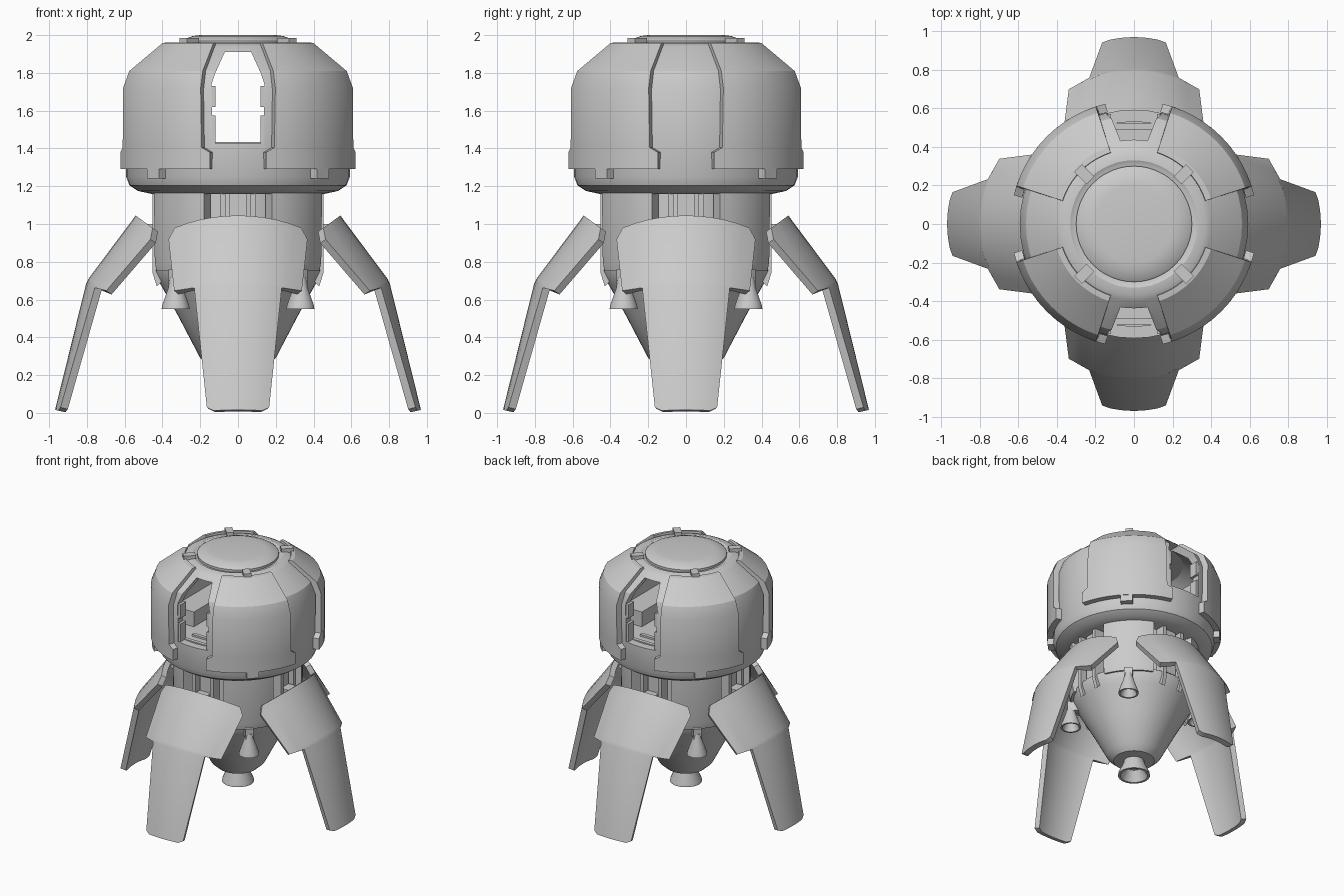
import bpy, bmesh, math
from mathutils import Matrix, Vector

if "Cube" in bpy.data.objects:
    bpy.data.objects.remove(bpy.data.objects["Cube"])


def finish(name, bm, turn=0.0, mods=(), angle=30):
    """Make an object, rotate it about z, apply modifiers, smooth by angle."""
    bm.transform(Matrix.Rotation(math.radians(turn), 4, 'Z'))
    me = bpy.data.meshes.new(name)
    bm.to_mesh(me)
    bm.free()
    ob = bpy.data.objects.new(name, me)
    bpy.context.collection.objects.link(ob)
    bpy.ops.object.select_all(action='DESELECT')
    ob.select_set(True)
    bpy.context.view_layer.objects.active = ob
    for kind, props in mods:
        m = ob.modifiers.new(kind, kind)
        for k, v in props.items():
            setattr(m, k, v)
        bpy.ops.object.modifier_apply(modifier=m.name)
    bpy.ops.object.shade_smooth_by_angle(angle=math.radians(angle))
    return ob


def lathe(profile, seg=48, centre=(0, 0, 0)):
    """Revolve (r, z) points about z; points with r = 0 become poles."""
    bm = bmesh.new()
    rings = []
    for r, z in profile:
        n = 1 if r == 0 else seg
        rings.append([bm.verts.new((r * math.cos(2 * math.pi * i / seg),
                                    r * math.sin(2 * math.pi * i / seg), z)) for i in range(n)])
    for a, b in zip(rings, rings[1:]):
        for i in range(seg):
            j = (i + 1) % seg
            q = [a[i % len(a)], a[j % len(a)], b[j % len(b)], b[i % len(b)]]
            bm.faces.new(list(dict.fromkeys(q)))
    bmesh.ops.recalc_face_normals(bm, faces=bm.faces)
    bm.transform(Matrix.Translation(centre))
    return bm


def grid(rows):
    """Skin a list of equal-length point rows."""
    bm = bmesh.new()
    vs = [[bm.verts.new(p) for p in row] for row in rows]
    for a, b in zip(vs, vs[1:]):
        for j in range(len(a) - 1):
            bm.faces.new((a[j], a[j + 1], b[j + 1], b[j]))
    return bm


def arc_patch(rows, seg=10):
    """Part of a revolved wall: rows of (r, z, half angle) centred on +x."""
    out = []
    for r, z, h in rows:
        angs = [math.radians(h * (2 * j / seg - 1)) for j in range(seg + 1)]
        out.append([(r * math.cos(a), r * math.sin(a), z) for a in angs])
    return grid(out)


def prism(pts, lo, hi, axis='Y'):
    """Extrude an (x, z) outline along y."""
    bm = bmesh.new()
    f = bm.faces.new([bm.verts.new((x, lo, z)) for x, z in pts])
    g = bmesh.ops.extrude_face_region(bm, geom=[f])
    bmesh.ops.translate(bm, vec=(0, hi - lo, 0),
                        verts=[v for v in g['geom'] if isinstance(v, bmesh.types.BMVert)])
    bmesh.ops.recalc_face_normals(bm, faces=bm.faces)
    return bm


def box(x0, x1, y0, y1, z0, z1):
    return prism([(x0, z0), (x1, z0), (x1, z1), (x0, z1)], y0, y1)


def solid(t):
    return ('SOLIDIFY', dict(thickness=t, offset=-1))


def cut(ob):
    return ('BOOLEAN', dict(operation='DIFFERENCE', object=ob, solver='EXACT'))


# cabin shell, hollowed, with a doorway front and back
cavity = finish("cavity_cutter", lathe([(0, 1.42), (0.53, 1.42), (0.53, 1.72), (0.49, 1.8),
                                        (0.36, 1.9), (0, 1.92)]))
door = [(-0.135, 1.43), (0.135, 1.43), (0.14, 1.74), (0.12, 1.80), (0.07, 1.91),
        (-0.07, 1.91), (-0.12, 1.80), (-0.14, 1.74)]
doorway = finish("doorway_cutter", prism(door, -0.8, 0.8))
finish("cabin_shell", lathe([(0, 1.16), (0.46, 1.16), (0.53, 1.175), (0.575, 1.205), (0.592, 1.25),
                             (0.592, 1.72), (0.56, 1.81), (0.40, 1.94), (0.37, 1.955), (0.33, 1.96),
                             (0.31, 1.95), (0, 1.95)]),
       mods=[cut(cavity), cut(doorway)])
for c in (cavity, doorway):
    c.hide_render = True
    c.hide_viewport = True

# roof hatch
finish("roof_hatch", lathe([(0, 1.94), (0.30, 1.94), (0.30, 1.968), (0.285, 1.978), (0.24, 1.995),
                            (0.20, 2.0), (0, 2.0)]))

# cabin interior and doorway jambs
for s in (-1, 1):
    def span(a, b):
        return sorted((s * a, s * b))
    finish("bench_seat", box(*span(0.20, 0.40), -0.28, 0.28, 1.41, 1.54))
    finish("bench_back", box(*span(0.38, 0.44), -0.25, 0.25, 1.41, 1.80))
    for e in (-1, 1):
        y = sorted((e * 0.50, e * 0.57))
        finish("jamb_lower", box(*span(0.118, 0.15), *y, 1.43, 1.575))
        finish("jamb_upper", box(*span(0.118, 0.15), *y, 1.62, 1.73))
        finish("floor_tread", box(-0.12, 0.12, *sorted((e * (0.44 + 0.05 * s), e * (0.47 + 0.05 * s))),
                                  1.41, 1.435))

for k in range(4):
    diag, side = 45 + 90 * k, 90 * k

    # armour panel over the cabin
    finish("armour_panel", arc_patch([(0.64, 1.29, 31.5), (0.64, 1.38, 31.5), (0.64, 1.405, 27.5),
                                      (0.64, 1.72, 27), (0.605, 1.81, 27), (0.42, 1.958, 27),
                                      (0.39, 1.962, 27)]), diag, [solid(0.045)])
    # clips at the bottom and top of the panel
    finish("lower_clip", box(0.56, 0.635, -0.045, 0.045, 1.24, 1.31), diag)
    finish("upper_clip", box(0.32, 0.41, -0.028, 0.028, 1.95, 1.985), diag)

    # curved shield on the engine section
    finish("engine_shield", arc_patch([(0.465, 0.75, 23), (0.475, 0.80, 23), (0.48, 1.17, 23)]),
           diag, [solid(0.08)])

    # small thruster
    finish("thruster", lathe([(0, 0.72), (0.028, 0.72), (0.04, 0.66), (0.072, 0.57), (0.075, 0.55),
                              (0.062, 0.55), (0.03, 0.64), (0, 0.64)], 20, (0.467, 0, 0)), diag)
    finish("thruster_mount", box(0.34, 0.49, -0.03, 0.03, 0.68, 0.76), diag)

    # vertical ribs and hinge in the leg bay
    for y in (-0.095, 0.065):
        finish("bay_rib", prism([(0.35, 1.17), (0.35, 0.75), (0.43, 0.67), (0.452, 0.74), (0.452, 1.17)],
                                y, y + 0.03), side)
    finish("bay_beam", box(0.35, 0.42, -0.045, 0.045, 0.80, 1.17), side)
    finish("leg_hinge", prism([(0.38, 0.90), (0.58, 0.90), (0.52, 1.0), (0.38, 1.0)], -0.05, 0.05), side)

    # leg: curved plate, rows of (radius, z, half width, lean of its normal)
    rows = []
    R = 0.56
    for r, z, w, lean in [(0.968, 0.016, 0.13, 14), (0.964, 0.035, 0.165, 14), (0.805, 0.68, 0.232, 20),
                          (0.792, 0.71, 0.338, 34), (0.575, 1.0, 0.368, 36), (0.542, 1.045, 0.335, 36)]:
        n = Vector((math.cos(math.radians(lean)), 0, math.sin(math.radians(lean))))
        row = []
        for j in range(11):
            u = w * (j / 5 - 1)
            row.append(Vector((r, u, z)) - n * (R - math.sqrt(R * R - u * u)))
        rows.append(row)
    finish("landing_leg", grid(rows), side, [solid(0.042)])

# engine core and tapering lower hull
finish("engine_hull", lathe([(0, 1.18), (0.385, 1.18), (0.385, 0.80), (0.445, 0.78), (0.445, 0.75),
                             (0.41, 0.68), (0.315, 0.51), (0.20, 0.29), (0.15, 0.245), (0, 0.235)]))
# main nozzle
finish("main_nozzle", lathe([(0, 0.28), (0.07, 0.28), (0.078, 0.22), (0.115, 0.14), (0.118, 0.12),
                             (0.10, 0.12), (0.06, 0.20), (0, 0.21)], 28))
